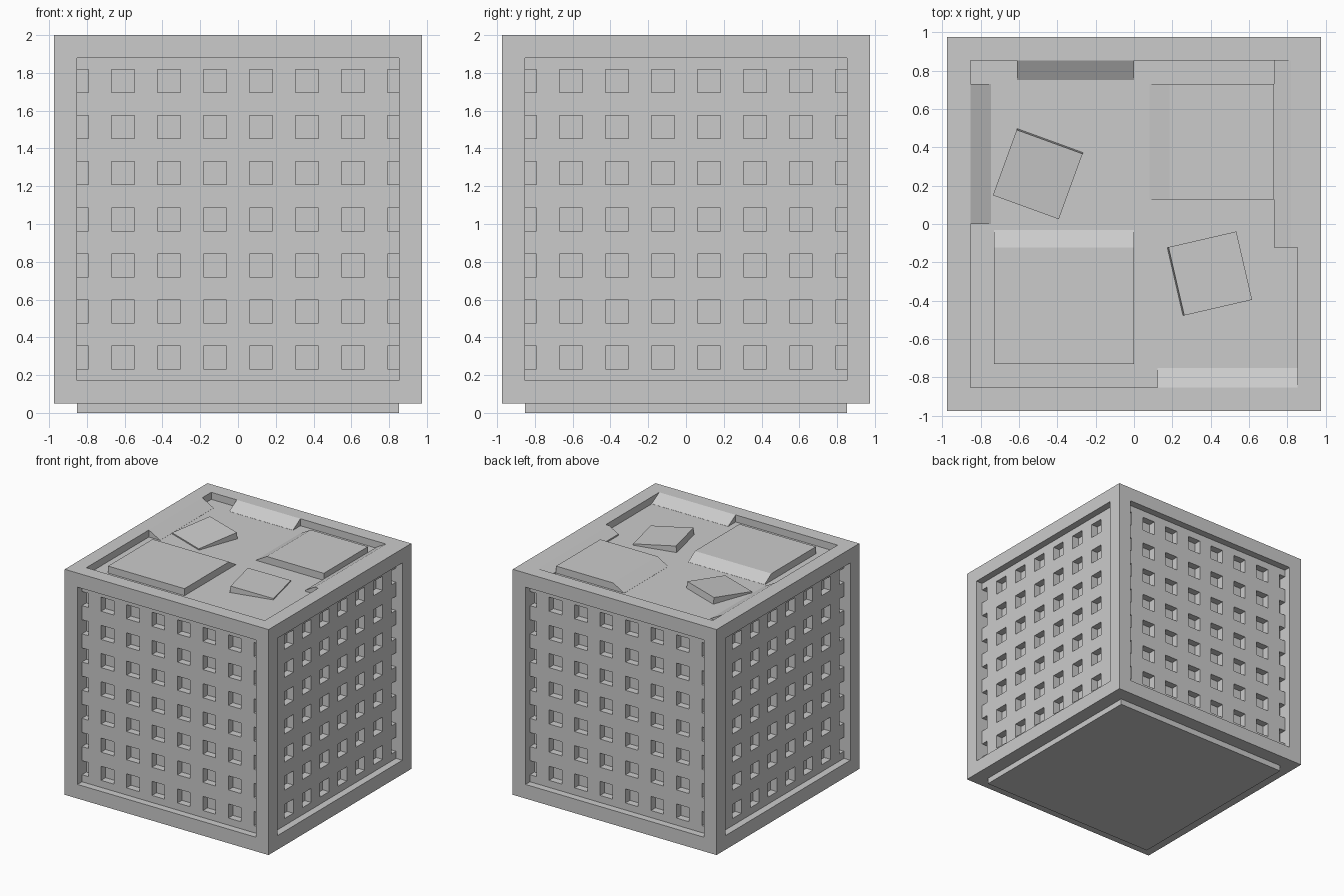
import bpy, bmesh, math
from mathutils import Matrix, Vector

if "Cube" in bpy.data.objects:
    bpy.data.objects.remove(bpy.data.objects["Cube"])

U = 1.95 / 16            # grid unit: the block is 16 units wide
ZC = 1.025               # block centre height
IN, OUT, MID = 7 * U, 8 * U, 7.5 * U
TOP, FLOOR = 2.0, 2.0 - U / 2

grey = bpy.data.materials.new("plain_grey")
grey.diffuse_color = (0.6, 0.6, 0.6, 1)
grey.use_nodes = True
grey.node_tree.nodes["Principled BSDF"].inputs["Base Color"].default_value = grey.diffuse_color


def add_box(bm, x0, x1, y0, y1, z0, z1, low=None):
    """Box; low = (axis, side, z) drops the top edge on one side to make a ramp."""
    verts = bmesh.ops.create_cube(bm, size=1)["verts"]
    for v in verts:
        up = v.co.z > 0
        drop = low and up and v.co[low[0]] * low[1] > 0
        v.co = Vector((x1 if v.co.x > 0 else x0,
                       y1 if v.co.y > 0 else y0,
                       z1 if up else z0))
        if drop:
            v.co.z = low[2]
    return verts


def finish(bm, name):
    mesh = bpy.data.meshes.new(name)
    bm.to_mesh(mesh)
    bm.free()
    mesh.materials.append(grey)
    ob = bpy.data.objects.new(name, mesh)
    bpy.context.collection.objects.link(ob)
    return ob


# core with the base plate below and the recessed top floor above
bm = bmesh.new()
add_box(bm, -IN, IN, -IN, IN, 0, FLOOR)
finish(bm, "core")

# outer frame: four posts and two rings of beams
bm = bmesh.new()
for sx in (-1, 1):
    xs = sorted((sx * IN, sx * OUT))
    for sy in (-1, 1):
        add_box(bm, *xs, *sorted((sy * IN, sy * OUT)), ZC - OUT, ZC + OUT)
    for z in (ZC - OUT, ZC + IN):
        add_box(bm, *xs, -IN, IN, z, z + U)
        add_box(bm, -IN, IN, *xs, z, z + U)
finish(bm, "frame")

# lattice on each side: full horizontal bars, short uprights between them
for k, side in enumerate(("front", "right", "back", "left")):
    bm = bmesh.new()
    for i in range(-7, 8, 2):
        z0, z1 = max(-7, i - 0.5), min(7, i + 0.5)
        add_box(bm, -IN, IN, -MID, -IN, ZC + z0 * U, ZC + z1 * U)
    for i in range(-6, 7, 2):
        for j in range(-6, 7, 2):
            add_box(bm, (i - 0.5) * U, (i + 0.5) * U, -MID, -IN,
                    ZC + (j - 0.5) * U, ZC + (j + 0.5) * U)
    bmesh.ops.rotate(bm, verts=bm.verts, matrix=Matrix.Rotation(k * math.pi / 2, 3, "Z"))
    finish(bm, side + "_lattice")

# ramps from the frame down to the top floor
B = FLOOR - 0.02
E = FLOOR + 0.001
bm = bmesh.new()
add_box(bm, -5 * U, 0, 0.75, IN, B, TOP, (1, -1, E))
add_box(bm, -IN, -0.745, 0, 6 * U, B, TOP, (0, 1, E))
add_box(bm, U, IN, -IN, -0.75, B, TOP, (1, 1, E))
add_box(bm, 6 * U, 0.82, -U, IN, B, TOP, (0, -1, FLOOR + 0.012))
add_box(bm, 0.82, IN, -U, IN, B, TOP)
finish(bm, "edge_ramps")

# raised slabs, each with one sloping edge
bm = bmesh.new()
add_box(bm, -6 * U, 0, -6 * U, -U, B, TOP)
add_box(bm, -6 * U, 0, -U, -0.03, B, TOP, (1, 1, E))
finish(bm, "front_slab")
bm = bmesh.new()
add_box(bm, 0.185, 6 * U, 0.128, 6 * U, B, TOP)
add_box(bm, 0.08, 0.185, 0.128, 6 * U, B, TOP, (0, -1, E))
finish(bm, "back_slab")

# loose tilted tiles
for name, x, y, turn, tilt, axis in (("left_tile", -0.502, 0.258, -20, 7, "X"),
                                     ("right_tile", 0.398, -0.258, 13, 7, "Y")):
    bm = bmesh.new()
    h = 1.5 * U
    add_box(bm, -h, h, -h, h, -0.08, 0)
    ob = finish(bm, name)
    rot = Matrix.Rotation(math.radians(turn), 4, "Z") @ Matrix.Rotation(math.radians(tilt), 4, axis)
    ob.matrix_world = Matrix.Translation((x, y, 1.973)) @ rot
